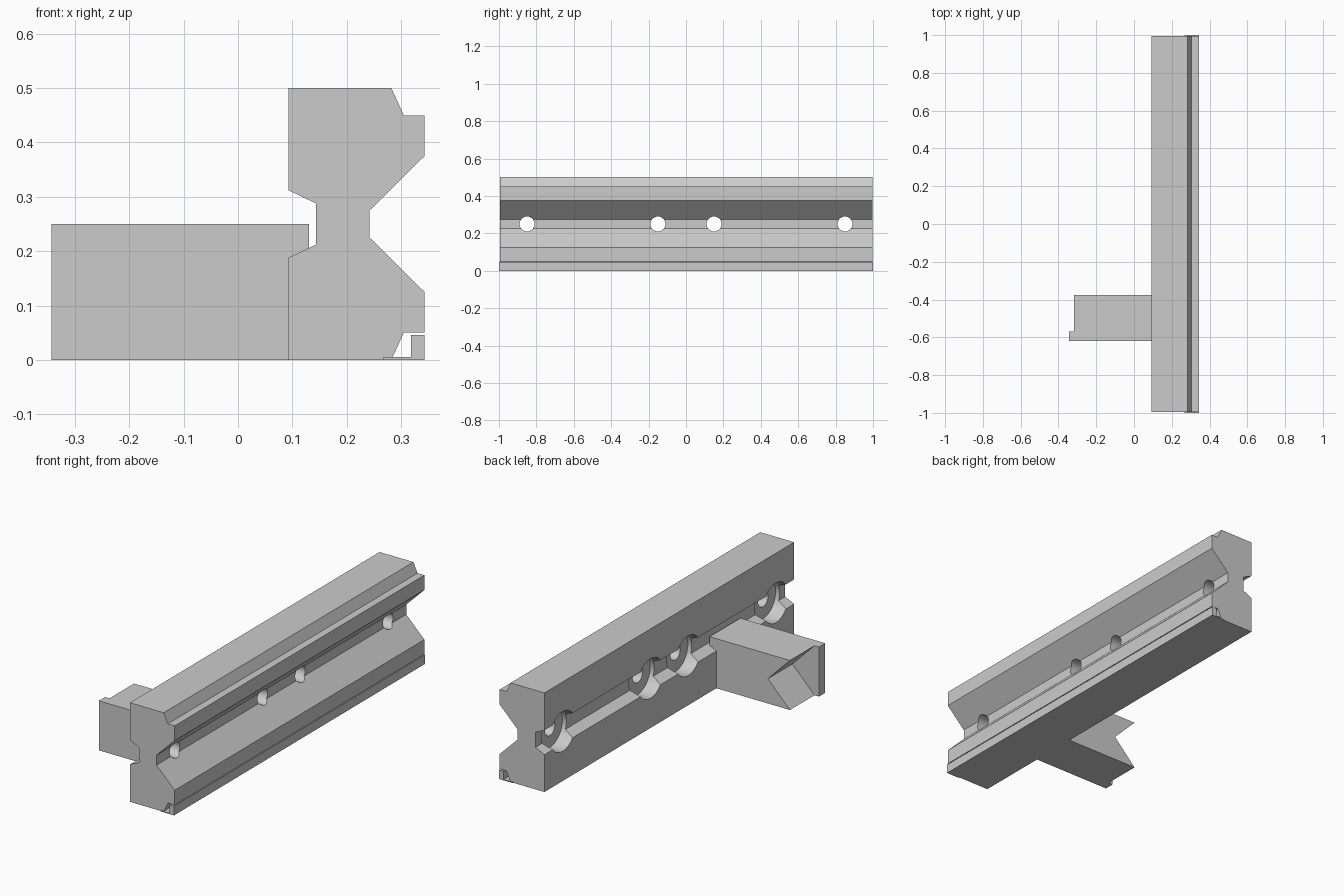
import bpy, bmesh, math

if "Cube" in bpy.data.objects:
    bpy.data.objects.remove(bpy.data.objects["Cube"], do_unlink=True)

grey = bpy.data.materials.new("plain grey")
grey.use_nodes = True
COLOUR = (0.6, 0.6, 0.6, 1)
grey.diffuse_color = COLOUR
grey.node_tree.nodes["Principled BSDF"].inputs["Base Color"].default_value = COLOUR


def extrude(name, profile, y0, y1):
    """Extrude an x-z outline along y."""
    bm = bmesh.new()
    face = bm.faces.new([bm.verts.new((x, y0, z)) for x, z in profile])
    new = bmesh.ops.extrude_face_region(bm, geom=[face])["geom"]
    verts = [v for v in new if isinstance(v, bmesh.types.BMVert)]
    bmesh.ops.translate(bm, verts=verts, vec=(0, y1 - y0, 0))
    bmesh.ops.recalc_face_normals(bm, faces=bm.faces)
    mesh = bpy.data.meshes.new(name)
    bm.to_mesh(mesh)
    bm.free()
    mesh.materials.append(grey)
    obj = bpy.data.objects.new(name, mesh)
    bpy.context.collection.objects.link(obj)
    return obj


def bore(target, y, radius, x0, x1):
    """Cut a round hole along x at mid height."""
    bpy.ops.mesh.primitive_cylinder_add(
        vertices=48, radius=radius, depth=x1 - x0,
        location=((x0 + x1) / 2, y, 0.25), rotation=(0, math.pi / 2, 0))
    cutter = bpy.context.object
    cutter.data.materials.append(grey)
    mod = target.modifiers.new("bore", "BOOLEAN")
    mod.operation, mod.solver, mod.object = "DIFFERENCE", "EXACT", cutter
    bpy.context.view_layer.objects.active = target
    bpy.ops.object.modifier_apply(modifier=mod.name)
    bpy.data.objects.remove(cutter, do_unlink=True)


# Rail: lower half of the section, mirrored about mid height
lower = [(0.143, 0.212), (0.093, 0.188), (0.093, 0), (0.282, 0),
         (0.305, 0.05), (0.343, 0.05), (0.343, 0.125), (0.242, 0.225)]
upper = [(x, 0.5 - z) for x, z in reversed(lower)]
rail = extrude("rail", lower + upper, -0.995, 0.996)

# Counterbored bolt holes
for y in (-0.85, -0.15, 0.15, 0.85):
    bore(rail, y, 0.1, 0, 0.165)
    bore(rail, y, 0.04, 0.1, 0.4)

# Thin angle strip under the outer lip
extrude("angle_strip", [(0.268, 0), (0.343, 0), (0.343, 0.046), (0.318, 0.046),
                        (0.318, 0.005), (0.268, 0.005)], -1, 1)

# Side arm with a V notch, closed by a slightly longer front plate
extrude("arm", [(0.131, 0), (0.131, 0.25), (-0.318, 0.25),
                (-0.195, 0.125), (-0.318, 0)], -0.57, -0.375)
extrude("arm_plate", [(0.131, 0), (0.131, 0.25), (-0.343, 0.25), (-0.343, 0)],
        -0.62, -0.57)

# Smooth bores, sharp edges elsewhere
bpy.ops.object.select_all(action="DESELECT")
rail.select_set(True)
bpy.context.view_layer.objects.active = rail
bpy.ops.object.shade_smooth_by_angle(angle=math.radians(25))
